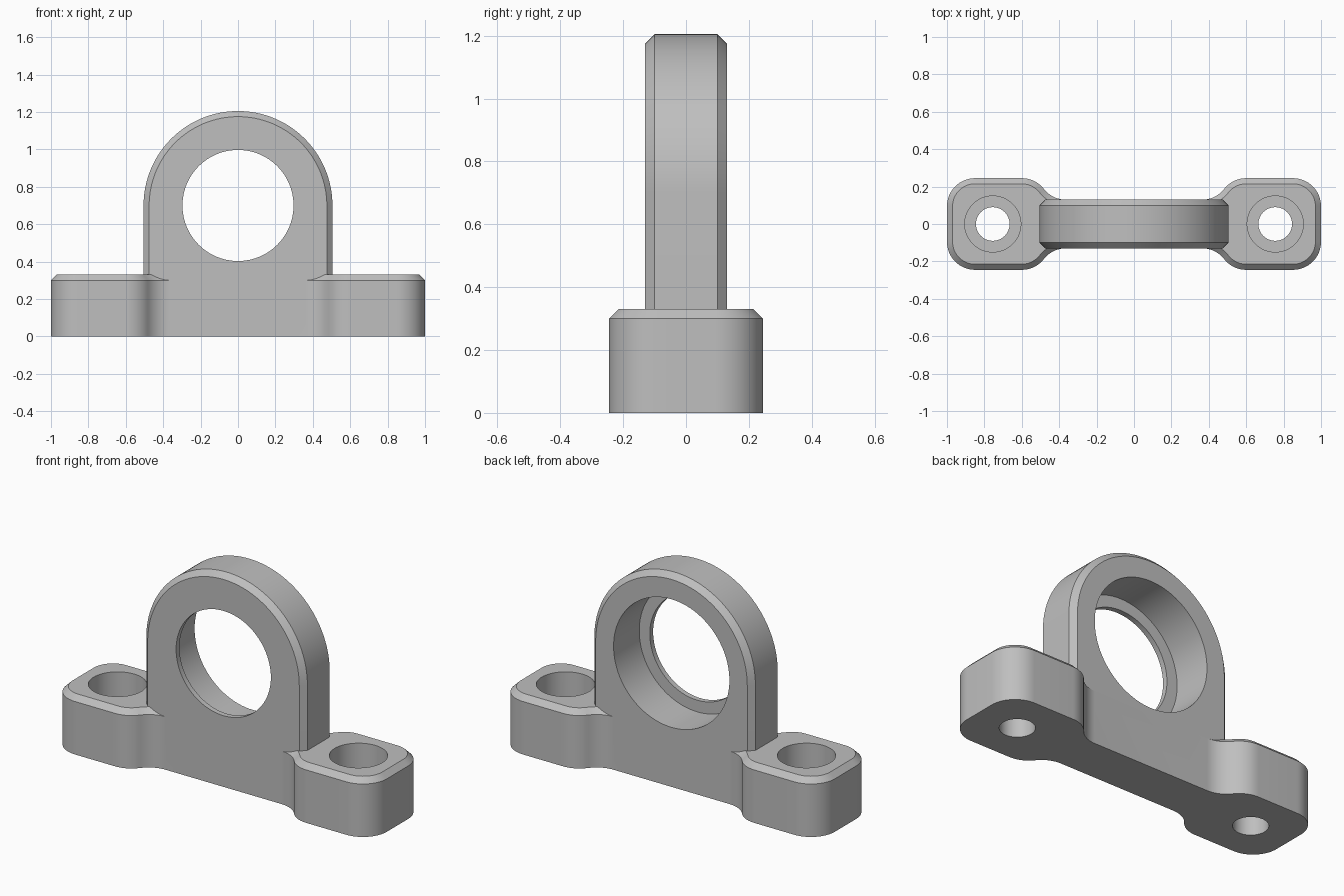
import bpy, bmesh, math
from mathutils import Vector

cube = bpy.data.objects.get("Cube")
if cube:
    bpy.data.objects.remove(cube, do_unlink=True)

grey = bpy.data.materials.new("machined grey")
grey.use_nodes = True
colour = (0.52, 0.52, 0.52, 1)
grey.diffuse_color = colour
grey.node_tree.nodes["Principled BSDF"].inputs["Base Color"].default_value = colour

CHAMFER = 0.03
BASE_TOP = 0.33
HALF_THICK = 0.13
BORE_Z = 0.70
BOLT_X = 0.755


def loft(name, rings):
    """Closed solid skinned through rings that share a point count."""
    bm = bmesh.new()
    loops = [[bm.verts.new(p) for p in ring] for ring in rings]
    for low, high in zip(loops, loops[1:]):
        for i in range(len(low)):
            j = (i + 1) % len(low)
            bm.faces.new((low[i], low[j], high[j], high[i]))
    bm.faces.new(loops[0][::-1])
    bm.faces.new(loops[-1])
    bmesh.ops.recalc_face_normals(bm, faces=bm.faces)
    mesh = bpy.data.meshes.new(name)
    bm.to_mesh(mesh)
    bm.free()
    mesh.materials.append(grey)
    obj = bpy.data.objects.new(name, mesh)
    bpy.context.collection.objects.link(obj)
    return obj


def arc(cx, cy, r, start, end, steps):
    angles = [start + (end - start) * i / steps for i in range(steps + 1)]
    return [(cx + r * math.cos(a), cy + r * math.sin(a)) for a in angles]


def base_outline(inset):
    """Two rounded pads joined by a narrow neck with tangent fillets."""
    r, half = 0.15, 0.245
    sweep = math.acos(1 - (half - HALF_THICK) / (2 * r))
    pad_x = 0.60
    neck_x = pad_x - 2 * r * math.sin(sweep)
    up = math.pi / 2
    quarter = arc(1 - r, half - r, r - inset, 0, up, 16)
    quarter += arc(pad_x, half - r, r - inset, up, up + sweep, 12)
    quarter += arc(neck_x, HALF_THICK + r, r + inset, sweep - up, -up, 12)[1:]
    back = quarter + [(-x, y) for x, y in reversed(quarter)]
    return back + [(x, -y) for x, y in reversed(back)]


def upright_outline(inset):
    r = 0.505 - inset
    return [(r, 0)] + arc(0, BORE_Z, r, 0, math.pi, 64) + [(-r, 0)]


def cylinder(name, radius, start, end, steps=96):
    """Helper cylinder between two points on one axis."""
    a, b = Vector(start), Vector(end)
    turn = (b - a).to_track_quat('Z', 'Y')
    ring = [turn @ Vector((x, y, 0))
            for x, y in arc(0, 0, radius, 0, math.tau, steps)[:-1]]
    return loft(name, [[p + c for p in ring] for c in (a, b)])


def combine(target, other, operation):
    other.hide_render = True
    mod = target.modifiers.new(operation.title(), 'BOOLEAN')
    mod.operation, mod.solver, mod.object = operation, 'EXACT', other
    bpy.context.view_layer.objects.active = target
    bpy.ops.object.modifier_apply(modifier=mod.name)
    bpy.data.objects.remove(other, do_unlink=True)


# Foot with chamfered top rim
bracket = loft("bearing_bracket", [
    [(x, y, z) for x, y in base_outline(inset)]
    for inset, z in ((0, 0), (0, BASE_TOP - CHAMFER), (CHAMFER, BASE_TOP))])

# Arched upright with chamfered front and back rims
edge = HALF_THICK - CHAMFER
upright = loft("upright", [
    [(x, y, z) for x, z in upright_outline(inset)]
    for inset, y in ((CHAMFER, -HALF_THICK), (0, -edge),
                     (0, edge), (CHAMFER, HALF_THICK))])
combine(bracket, upright, 'UNION')

# Bearing seat opens at the back and leaves a thin lip at the front
combine(bracket, cylinder("bore_cutter", 0.297, (0, -0.5, BORE_Z), (0, 0.5, BORE_Z)),
        'DIFFERENCE')
combine(bracket, cylinder("seat_cutter", 0.363, (0, CHAMFER - HALF_THICK, BORE_Z),
                          (0, 0.5, BORE_Z)), 'DIFFERENCE')

# Counterbored bolt holes
for x in (-BOLT_X, BOLT_X):
    combine(bracket, cylinder("bolt_cutter", 0.09, (x, 0, -0.1), (x, 0, 0.5), 48),
            'DIFFERENCE')
    combine(bracket, cylinder("head_cutter", 0.15, (x, 0, 0.13), (x, 0, 0.5), 64),
            'DIFFERENCE')

bpy.ops.object.select_all(action='DESELECT')
bracket.select_set(True)
bpy.context.view_layer.objects.active = bracket
bpy.ops.object.shade_smooth_by_angle(angle=math.radians(30))
